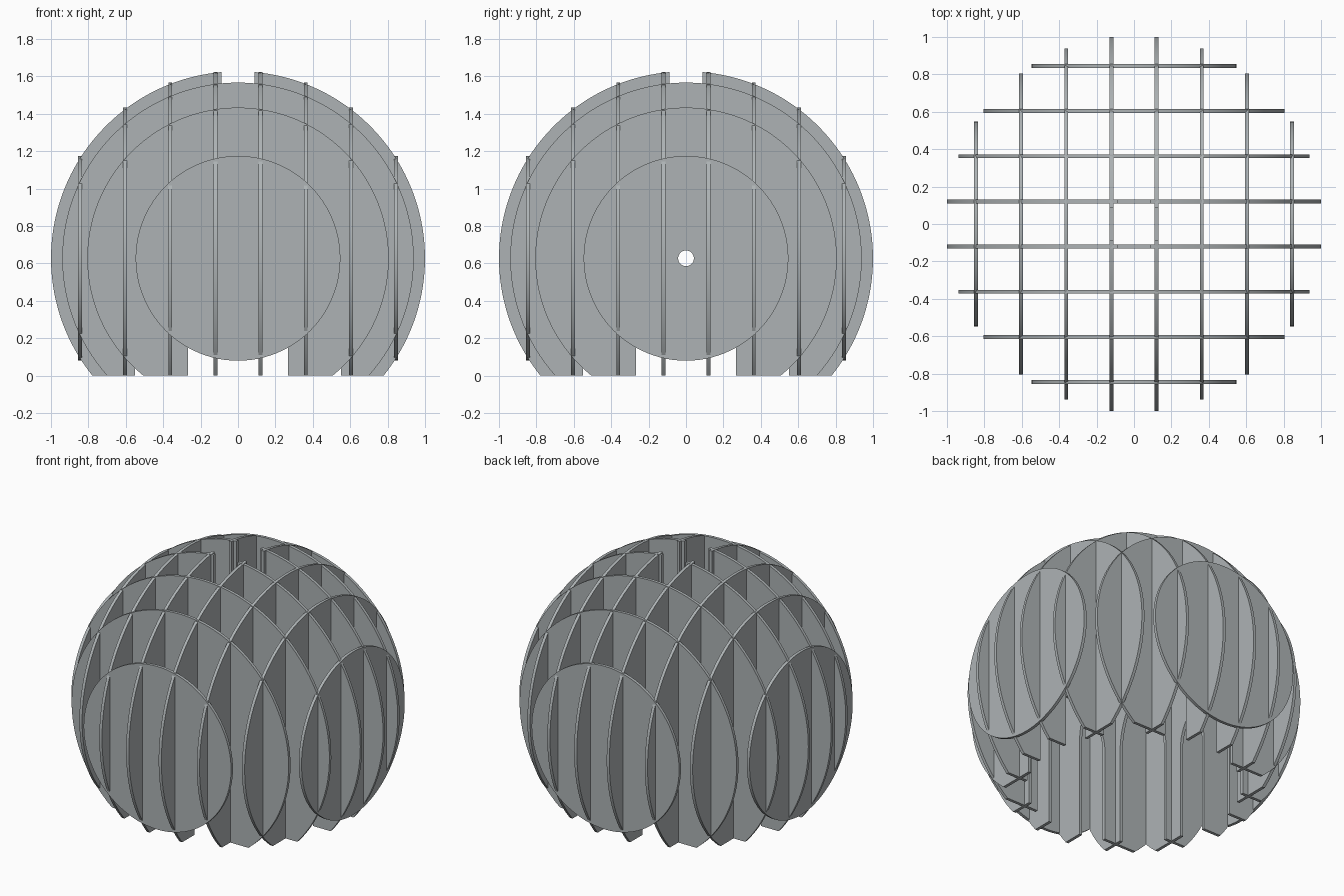
import bpy
from math import sqrt, sin, cos, pi, asin, acos, radians

if "Cube" in bpy.data.objects:
    bpy.data.objects.remove(bpy.data.objects["Cube"], do_unlink=True)

R = 1.007        # sphere radius
ZC = 0.627       # sphere centre height
CAVITY = 0.66    # domed hollow, open at the base
NECK = 0.15      # round well in the crown
NECK_FLOOR = 1.36
THICK = 0.02
STEP = 0.2415

grey = bpy.data.materials.new("sheet_grey")
grey.use_nodes = True
colour = (0.42, 0.45, 0.46, 1)
grey.diffuse_color = colour
grey.node_tree.nodes["Principled BSDF"].inputs["Base Color"].default_value = colour


def arc(r, a0, a1, n=64):
    """Points on a circle around the sphere's centre height."""
    return [(r * cos(a0 + (a1 - a0) * i / n), ZC + r * sin(a0 + (a1 - a0) * i / n))
            for i in range(n + 1)]


def outlines(d, pierced):
    """Closed outlines of the sheet at distance d from the middle."""
    r = sqrt(R * R - d * d)
    if d > CAVITY:
        loops = [arc(r, 0, 2 * pi, 96)[:-1]]
        if pierced:
            loops.append(arc(0.042, 0, 2 * pi, 32)[:-1])
        return loops
    low = -asin(ZC / r)
    c = sqrt(CAVITY ** 2 - d * d)
    if d < NECK:
        n = sqrt(NECK ** 2 - d * d)
        top = acos(n / r)
        outer = arc(r, low, top) + [(n, NECK_FLOOR), (-n, NECK_FLOOR)]
        outer += arc(r, pi - top, pi - low)
    else:
        outer = arc(r, low, pi - low, 96)
    return [outer + [(-c, 0)] + arc(c, pi, 0) + [(c, 0)]]


def sheet(name, offset, along_x):
    curve = bpy.data.curves.new(name, "CURVE")
    curve.dimensions = "2D"
    curve.fill_mode = "BOTH"
    curve.extrude = THICK / 2
    for loop in outlines(abs(offset), along_x):
        spline = curve.splines.new("POLY")
        spline.points.add(len(loop) - 1)
        for point, (u, v) in zip(spline.points, loop):
            point.co = (u, v, 0, 1)
        spline.use_cyclic_u = True
    curve.materials.append(grey)
    ob = bpy.data.objects.new(name, curve)
    bpy.context.collection.objects.link(ob)
    ob.rotation_euler = (pi / 2, 0, pi / 2 if along_x else 0)
    ob.location = (offset, 0, 0) if along_x else (0, offset, 0)
    bpy.ops.object.select_all(action="DESELECT")
    ob.select_set(True)
    bpy.context.view_layer.objects.active = ob
    bpy.ops.object.convert(target="MESH")
    bpy.ops.object.shade_smooth_by_angle(angle=radians(30))


# Two crossing families of eight upright sheets
for i in range(8):
    offset = (i - 3.5) * STEP
    sheet(f"lengthwise_sheet_{i + 1}", offset, True)
    sheet(f"crosswise_sheet_{i + 1}", offset, False)
